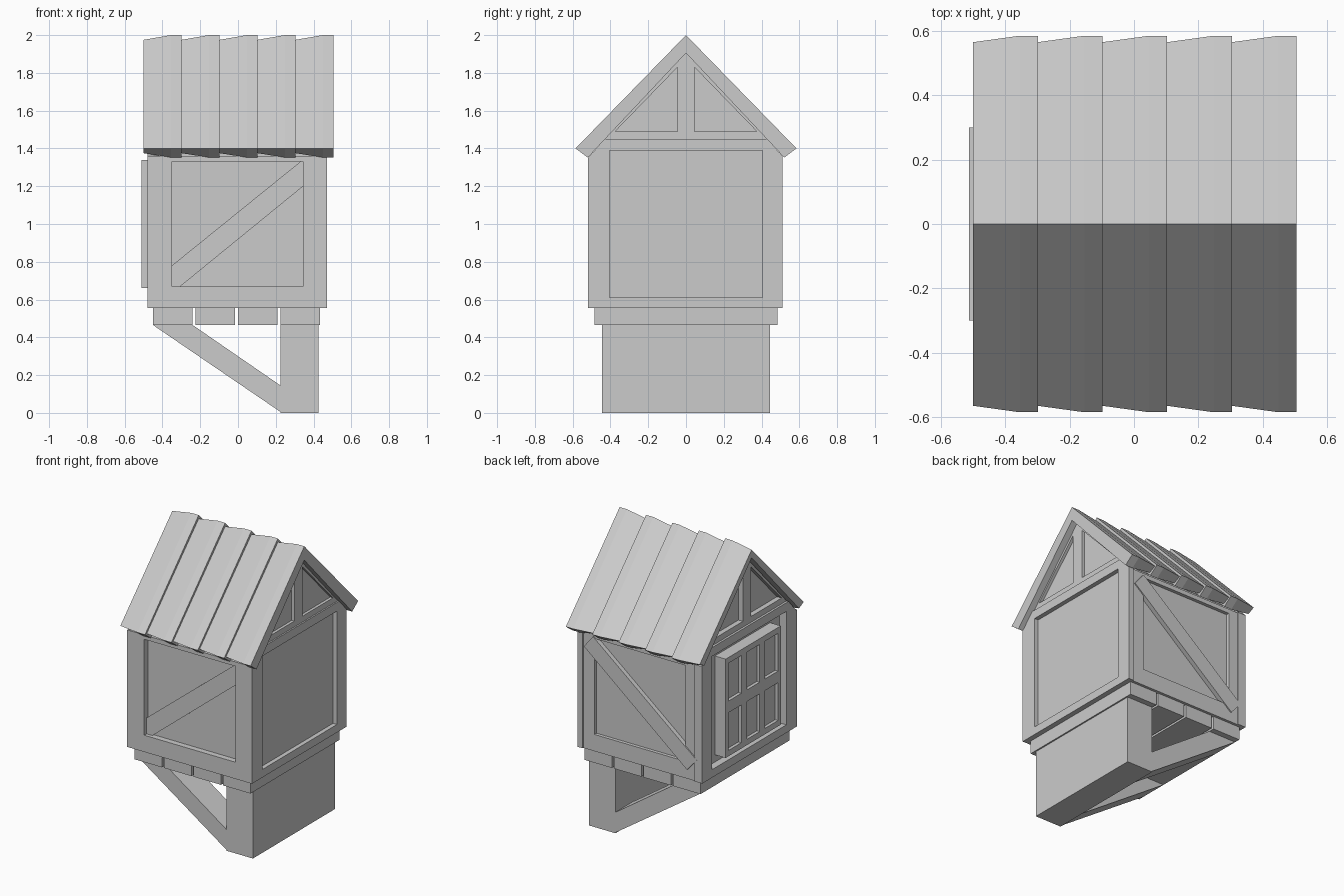
import bpy, bmesh

cube = bpy.data.objects.get("Cube")
if cube:
    bpy.data.objects.remove(cube, do_unlink=True)

GREY = (0.6, 0.6, 0.6, 1)
mat = bpy.data.materials.new("plain_grey")
mat.use_nodes = True
mat.diffuse_color = GREY
mat.node_tree.nodes["Principled BSDF"].inputs["Base Color"].default_value = GREY


def loft(name, rings, closed=False):
    """Bridge rings of points; cap the ends, or join last to first."""
    bm = bmesh.new()
    loops = [[bm.verts.new(p) for p in ring] for ring in rings]
    n = len(loops[0])
    pairs = list(zip(loops, loops[1:]))
    if closed:
        pairs.append((loops[-1], loops[0]))
    else:
        bm.faces.new(loops[0])
        bm.faces.new(loops[-1])
    for a, b in pairs:
        for i in range(n):
            j = (i + 1) % n
            bm.faces.new((a[i], a[j], b[j], b[i]))
    bmesh.ops.recalc_face_normals(bm, faces=bm.faces)
    mesh = bpy.data.meshes.new(name)
    bm.to_mesh(mesh)
    bm.free()
    mesh.materials.append(mat)
    obj = bpy.data.objects.new(name, mesh)
    bpy.context.collection.objects.link(obj)
    return obj


def place(axis, a, pts):
    """Lift 2D points (horizontal, z) to a plane across the given axis."""
    return [(a, p, q) if axis == "x" else (p, a, q) for p, q in pts]


def prism(name, axis, a, b, pts):
    return loft(name, [place(axis, a, pts), place(axis, b, pts)])


def frame(name, axis, a, b, outer, inner):
    return loft(name, [place(axis, a, outer), place(axis, a, inner),
                       place(axis, b, inner), place(axis, b, outer)], closed=True)


def rect(u0, u1, v0, v1):
    return [(u0, v0), (u1, v0), (u1, v1), (u0, v1)]


def mirrored(half):
    """Complete a right-hand outline with its left-hand copy."""
    return half + [(-u, v) for u, v in reversed(half)]


# Support post and the two diagonal struts
prism("support_board", "y", -0.445, 0.445, rect(0.225, 0.425, 0, 0.465))
STRUT = [(-0.45, 0.465), (0.225, 0.005), (0.225, 0.145), (-0.24, 0.465)]
for side, s in (("front", -1), ("back", 1)):
    prism(side + "_strut", "y", s * 0.445, s * 0.25, STRUT)

# Floor planks
for i in range(4):
    x = -0.45 + i * 0.225
    prism(f"floor_plank_{i + 1}", "y", -0.485, 0.485, rect(x, x + 0.21, 0.465, 0.56))

# Inner body
prism("body_panels", "x", -0.43, 0.44,
      mirrored([(0.48, 0.555), (0.48, 1.385), (0.02, 1.88)]))

# Side wall frames and gable frames
WALL = mirrored([(0.51, 0.555), (0.51, 1.36), (0.43, 1.45)])
OPENING = mirrored([(0.405, 0.61), (0.405, 1.39), (0.3, 1.39)])
for side, s, x0, x1, xg in (("left", 1, 0.43, 0.47, 0.46),
                            ("right", -1, 0.42, 0.48, 0.465)):
    frame(side + "_wall_frame", "x", s * x0, s * x1, WALL, OPENING)
    for half, t in (("back", 1), ("front", -1)):
        frame(f"{side}_gable_{half}", "x", s * x0, s * xg,
              [(0, 1.44), (t * 0.44, 1.44), (0, 1.905)],
              [(t * 0.045, 1.49), (t * 0.375, 1.49), (t * 0.045, 1.83)])

# Front and back wall frames
for side, y0, y1 in (("front", -0.47, -0.52), ("back", 0.47, 0.503)):
    frame(side + "_wall_frame", "y", y0, y1,
          rect(-0.48, 0.47, 0.555, 1.36), rect(-0.35, 0.345, 0.67, 1.33))

# Diagonal braces: inset at the front, lapped over the frame at the back
prism("front_brace", "y", -0.47, -0.495,
      [(-0.35, 0.67), (-0.305, 0.67), (0.345, 1.2), (0.345, 1.33), (0.33, 1.33), (-0.35, 0.78)])
prism("back_brace", "y", 0.47, 0.511,
      [(-0.44, 0.705), (-0.365, 0.62), (0.42, 1.26), (0.35, 1.345)])

# Window box with six recessed panes
for col in range(3):
    for row in range(2):
        y, z = -0.3 + col * 0.2, 0.66 + row * 0.34
        frame(f"window_cell_{col + 1}_{row + 1}", "x", -0.42, -0.512,
              rect(y, y + 0.2, z, z + 0.34),
              rect(y + 0.03, y + 0.17, z + 0.04, z + 0.3))
prism("window_panes", "x", -0.42, -0.49, rect(-0.29, 0.29, 0.67, 1.33))


# Roof planks: wedge boards folded over the ridge
def chevron(ridge, eave, under_eave, under_z, under_ridge):
    return [(0, ridge), (eave, 1.4), (under_eave, under_z), (0, under_ridge),
            (-under_eave, under_z), (-eave, 1.4)]


THIN = chevron(1.975, 0.565, 0.515, 1.375, 1.92)
THICK = chevron(2, 0.585, 0.52, 1.352, 1.905)
for i in range(5):
    x = -0.5 + i * 0.201
    loft(f"roof_plank_{i + 1}", [place("x", x, THIN), place("x", x + 0.145, THICK),
                                 place("x", x + 0.201, THICK)])
